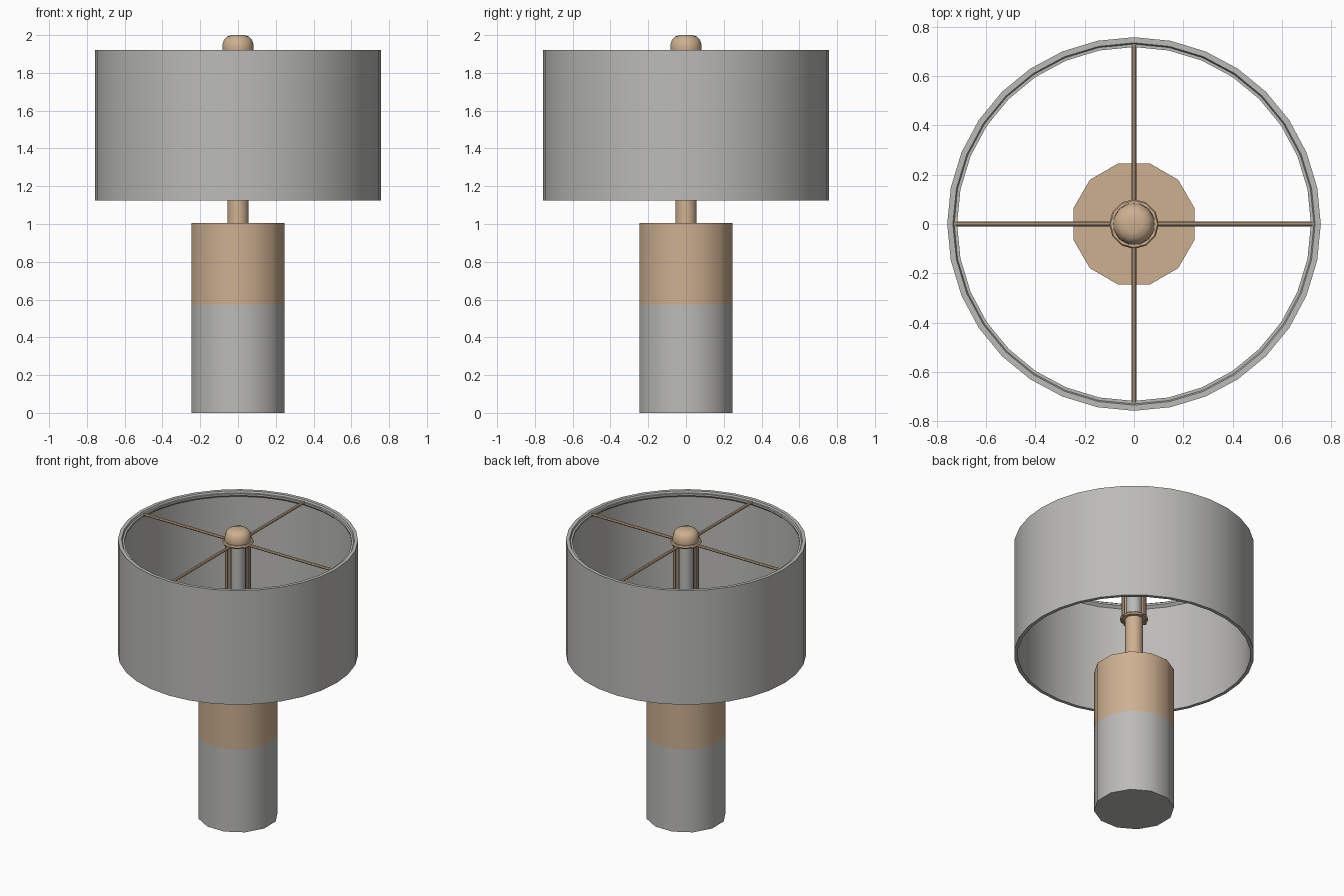
import bpy
import math
from mathutils import Vector

if "Cube" in bpy.data.objects:
    bpy.data.objects.remove(bpy.data.objects["Cube"])


def material(name, rgb):
    m = bpy.data.materials.new(name)
    m.diffuse_color = (*rgb, 1.0)
    m.use_nodes = True
    m.node_tree.nodes["Principled BSDF"].inputs["Base Color"].default_value = m.diffuse_color
    return m


GREY = material("warm_grey", (0.50, 0.495, 0.472))
TAN = material("tan_wood", (0.61, 0.434, 0.283))


def finish(obj, *mats):
    for m in mats:
        obj.data.materials.append(m)
    bpy.ops.object.select_all(action='DESELECT')
    bpy.context.view_layer.objects.active = obj
    obj.select_set(True)
    bpy.ops.object.shade_smooth_by_angle(angle=math.radians(40))
    return obj


def lathe(name, profile, sides, *mats, turn=0.0, closed=False):
    """Revolve (radius, height) points about z; open profiles get end caps."""
    verts, faces = [], []
    for r, z in profile:
        for i in range(sides):
            a = turn + math.tau * i / sides
            verts.append((r * math.cos(a), r * math.sin(a), z))
    n = len(profile)
    for j in range(n if closed else n - 1):
        k = (j + 1) % n
        for i in range(sides):
            i2 = (i + 1) % sides
            faces.append((j * sides + i, j * sides + i2, k * sides + i2, k * sides + i))
    if not closed:
        faces.append(tuple(reversed(range(sides))))
        faces.append(tuple(range((n - 1) * sides, n * sides)))
    mesh = bpy.data.meshes.new(name)
    mesh.from_pydata(verts, [], faces)
    obj = bpy.data.objects.new(name, mesh)
    bpy.context.collection.objects.link(obj)
    return finish(obj, *mats)


def rod(name, start, end, radius, mat):
    a, b = Vector(start), Vector(end)
    d = b - a
    bpy.ops.mesh.primitive_cylinder_add(vertices=8, radius=radius, depth=d.length,
                                        location=(a + b) / 2)
    obj = bpy.context.object
    obj.name = name
    obj.rotation_euler = d.to_track_quat('Z', 'Y').to_euler()
    return finish(obj, mat)


def ring(name, radius, z, thickness, mat):
    bpy.ops.mesh.primitive_torus_add(major_segments=12, minor_segments=6, major_radius=radius,
                                     minor_radius=thickness, location=(0, 0, z))
    obj = bpy.context.object
    obj.name = name
    return finish(obj, mat)


HALF_STEP = math.radians(15)

# Two-tone twelve-sided base: tan above the split height
base = lathe("base", [(0.2535, 0), (0.2535, 0.575), (0.2535, 1.005)], 12, GREY, TAN,
             turn=HALF_STEP)
for p in base.data.polygons:
    p.material_index = 1 if p.center.z > 0.58 else 0

# Stem and grey bulb tube inside the shade
lathe("stem", [(0.057, 1.0), (0.057, 1.40)], 12, TAN, turn=HALF_STEP)
lathe("bulb_tube", [(0.05, 1.40), (0.05, 1.90)], 12, GREY, turn=HALF_STEP)

# Hollow drum shade with a slightly stepped upper rim
lathe("shade", [(0.758, 1.125), (0.758, 1.92), (0.735, 1.92), (0.73, 1.908),
                (0.718, 1.908), (0.718, 1.895), (0.735, 1.88), (0.735, 1.125)],
      32, GREY, closed=True)

# Carrier frame: hub rings, four spokes and four uprights
ring("upper_hub_ring", 0.09, 1.91, 0.011, TAN)
ring("lower_hub_ring", 0.08, 1.385, 0.011, TAN)
lathe("lower_hub_plate", [(0.08, 1.38), (0.08, 1.395)], 12, TAN)
for i in range(4):
    c, s = round(math.cos(i * math.pi / 2)), round(math.sin(i * math.pi / 2))
    rod(f"spoke_{i + 1}", (0.09 * c, 0.09 * s, 1.905), (0.725 * c, 0.725 * s, 1.905), 0.01, TAN)
    rod(f"upright_{i + 1}", (0.088 * c, 0.088 * s, 1.38), (0.088 * c, 0.088 * s, 1.91), 0.01, TAN)

# Domed finial
lathe("finial", [(0.082, 1.90), (0.086, 1.925), (0.085, 1.95), (0.077, 1.975),
                 (0.06, 1.992), (0.035, 2.0)], 12, TAN, turn=HALF_STEP)
